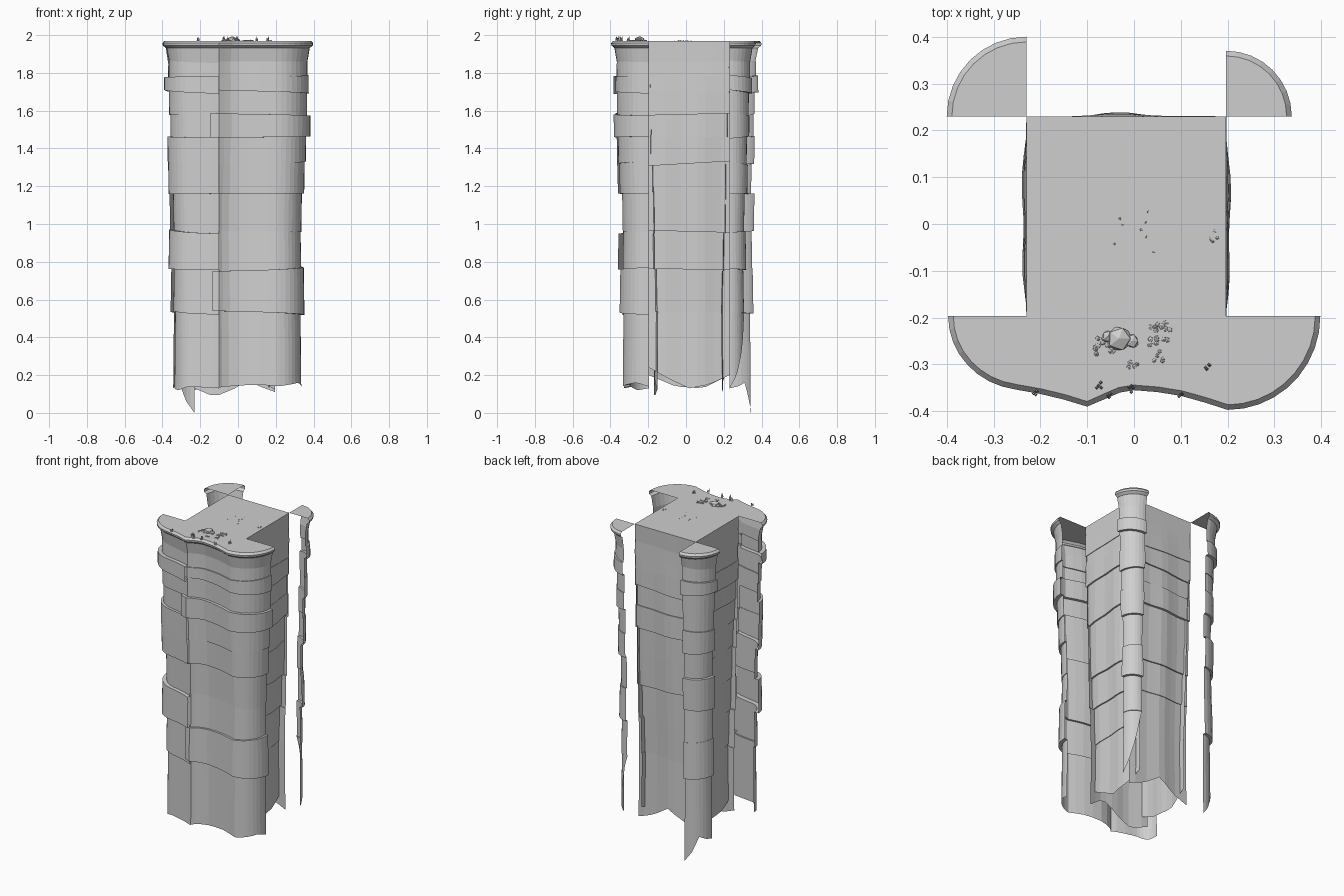
import bpy, bmesh, math, random
from mathutils import Vector

cube = bpy.data.objects.get("Cube")
if cube:
    bpy.data.objects.remove(cube)
random.seed(7)
TOP = 1.97
RIM = 0.011

stone = bpy.data.materials.new("pale_grey_stone")
stone.use_nodes = True
stone.diffuse_color = (0.62, 0.62, 0.62, 1)
stone.node_tree.nodes["Principled BSDF"].inputs["Base Color"].default_value = (0.62, 0.62, 0.62, 1)


def finish(name, bm):
    mesh = bpy.data.meshes.new(name)
    bm.to_mesh(mesh)
    bm.free()
    mesh.materials.append(stone)
    ob = bpy.data.objects.new(name, mesh)
    bpy.context.collection.objects.link(ob)
    return ob


def lerp_list(vals, t):
    f = t * (len(vals) - 1)
    i = min(int(f), len(vals) - 2)
    return vals[i] + (vals[i + 1] - vals[i]) * (f - i)


def arc(cx, cy, rx, ry, a0, a1, n=9):
    out = []
    for i in range(n):
        a = math.radians(a0 + (a1 - a0) * i / (n - 1))
        out.append(Vector((cx + rx * math.cos(a), cy + ry * math.sin(a))))
    return out


def line(a, b, n):
    return [Vector(a).lerp(Vector(b), i / n) for i in range(n + 1)]


def normals(path):
    out = []
    for i in range(len(path)):
        d = path[min(i + 1, len(path) - 1)] - path[max(i - 1, 0)]
        out.append(Vector((d.y, -d.x)).normalized())
    return out


def inset(z, lip):
    # how far the cliff has drawn in below the rim
    if lip:
        return 0.03 + 0.037 * min(1, (1.88 - z) / 0.9)
    return 0.004 + 0.034 * (1.88 - z)


LEVELS = [1.86, 1.78, 1.70, 1.58, 1.46, 1.32, 1.16, 0.96, 0.76, 0.53]


def cliff(name, path, norms, bottom, outs, lip=True, bow=0.0):
    """Hanging sheet of stepped rock bands; outs is how far each band stands out."""
    bm = bmesh.new()
    n = len(path)
    phase = random.uniform(0, 6)

    def ring(zs, ds):
        return [bm.verts.new((*(path[i] - norms[i] * ds[i]), zs[i])) for i in range(n)]

    rings = []
    rim = [(TOP, RIM), (1.957, 0), (1.945, 0.002), (1.932, 0.018)] if lip else [(TOP, 0)]
    for z, d in rim:
        rings.append(ring([z] * n, [d] * n))
    # slanted band edges
    edges = []
    for z in LEVELS:
        slope = random.uniform(-0.025, 0.025)
        edges.append([z + slope * (i / (n - 1) - 0.5) for i in range(n)])
    edges.append([lerp_list(bottom, i / (n - 1)) for i in range(n)])
    # walls swell towards the middle and are slightly uneven
    swell = [bow * (math.sin(math.pi * i / (n - 1)) + 0.3 * math.sin(i * 1.3 + phase)) for i in range(n)]
    for k, out in enumerate(outs):
        for j, flare in ((0, 0), (1, 0.004)):
            z = LEVELS[min(k + j, len(LEVELS) - 1)]
            grow = min(1, (1.9 - z) / 0.5)
            rings.append(ring(edges[k + j], [inset(z, lip) - out - flare - s * grow for s in swell]))
    for a, b in zip(rings, rings[1:]):
        for i in range(n - 1):
            bm.faces.new((a[i], b[i], b[i + 1], a[i + 1]))
    return finish(name, bm)


def cap(name, outline):
    bm = bmesh.new()
    bm.faces.new([bm.verts.new((p.x, p.y, TOP)) for p in outline])
    bmesh.ops.triangulate(bm, faces=bm.faces[:])
    return finish(name, bm)


# Front ledge: two rounded ends joined by a scalloped front
left_end = arc(-0.23, -0.197, 0.167, 0.158, 180, 262)
middle = [Vector(p) for p in ((-0.2, -0.363), (-0.15, -0.375), (-0.1, -0.39), (-0.06, -0.373),
                              (-0.03, -0.36), (0, -0.355), (0.05, -0.359), (0.1, -0.367), (0.15, -0.381))]
right_end = arc(0.2, -0.197, 0.198, 0.2, 270, 360, 10)
front = left_end + middle + right_end
front_n = normals(front)
front_n[0], front_n[-1] = Vector((-1, 0)), Vector((1, 0))
split = len(left_end) + 2
cliff("front_cliff_right", front[:split + 1], front_n[:split + 1], [0.13, 0.12, 0.14, 0.13],
      [0, 0.028, 0.006, 0.004, 0.024, 0.026, 0.006, 0.034, 0.008, 0.002])
cliff("front_cliff_left", front[split - 1:], front_n[split - 1:], [0.13, 0.14, 0.15, 0.14, 0.15, 0.16, 0.14],
      [0, 0.01, 0.006, 0.028, 0.01, 0.008, 0, 0, 0.017, 0])
cap("front_ledge_top", [p - q * RIM for p, q in zip(front, front_n)])

# Back corner pillars, open quarter rounds
for name, path, centre, low, outs in (
        ("back_left_pillar", arc(0.197, 0.23, 0.14, 0.14, 0, 90), (0.197, 0.23), [0.13, 0.2, 0.34, 0.55],
         [0, 0.014, 0, 0.008, 0, 0.01, 0, 0.012, 0, 0]),
        ("back_right_pillar", arc(-0.23, 0.23, 0.17, 0.17, 90, 180), (-0.23, 0.23), [0, 0.06, 0.16, 0.14, 0.13],
         [0, 0.016, 0, 0, 0.01, 0, 0.022, 0.014, 0.02, 0.006])):
    ns = [(p - Vector(centre)).normalized() for p in path]
    cliff(name, path, ns, low, outs)
    cap(name + "_top", [p - q * RIM for p, q in zip(path, ns)] + [Vector(centre)])

# Central plateau with a wall on each side
corners = [Vector(p) for p in ((-0.23, -0.197), (0.197, -0.197), (0.197, 0.23), (-0.23, 0.23))]
cap("plateau_top", corners)
sides = (("front_wall", [0.13, 0.085, 0.13, 0.2, 0.12]),
         ("left_wall", [0.24, 0.18, 0.13, 0.15, 0.2]),
         ("back_wall", [0.11, 0.15, 0.22, 0.16, 0.12]),
         ("right_wall", [0.2, 0.13, 0.14, 0.2]))
for i, (name, low) in enumerate(sides):
    path = line(corners[i], corners[(i + 1) % 4], 10)
    outs = [random.choice([0, 0.004, 0.01]) for _ in LEVELS]
    cliff(name, path, normals(path), low, outs, lip=False, bow=0.014)


# Rocks, pebbles and tufts lying on the top
def rock(bm, x, y, r, squash=0.7):
    made = bmesh.ops.create_icosphere(bm, subdivisions=1, radius=r)["verts"]
    for v in made:
        v.co *= random.uniform(0.85, 1.1)
        v.co = Vector((v.co.x + x, v.co.y + y, v.co.z * squash + TOP + r * 0.2))


bm = bmesh.new()
rock(bm, -0.032, -0.245, 0.028)
rock(bm, -0.004, -0.25, 0.016)
rock(bm, -0.055, -0.24, 0.014)
finish("large_rocks", bm)

bm = bmesh.new()
for cx, cy, spread, count, size in ((-0.065, -0.26, 0.02, 11, 0.006), (0.055, -0.235, 0.024, 18, 0.006),
                                    (-0.005, -0.298, 0.012, 5, 0.005), (0.05, -0.283, 0.012, 5, 0.005),
                                    (0, -0.015, 0.05, 8, 0.003), (0.175, -0.03, 0.015, 4, 0.004)):
    for _ in range(count):
        rock(bm, cx + random.uniform(-spread, spread), cy + random.uniform(-spread, spread), size)
finish("pebbles", bm)

bm = bmesh.new()
for cx, cy in ((-0.21, -0.36), (-0.075, -0.343), (-0.055, -0.365), (-0.005, -0.352), (0.1, -0.362), (0.157, -0.305)):
    for _ in range(4):
        h = random.uniform(0.012, 0.026)
        made = bmesh.ops.create_cone(bm, segments=4, radius1=0.004, radius2=0.001, depth=h)["verts"]
        for v in made:
            v.co += Vector((cx, cy, TOP + h / 2))
        bmesh.ops.translate(bm, verts=made, vec=(random.uniform(-.005, .005), random.uniform(-.007, .007), 0))
finish("edge_tufts", bm)
